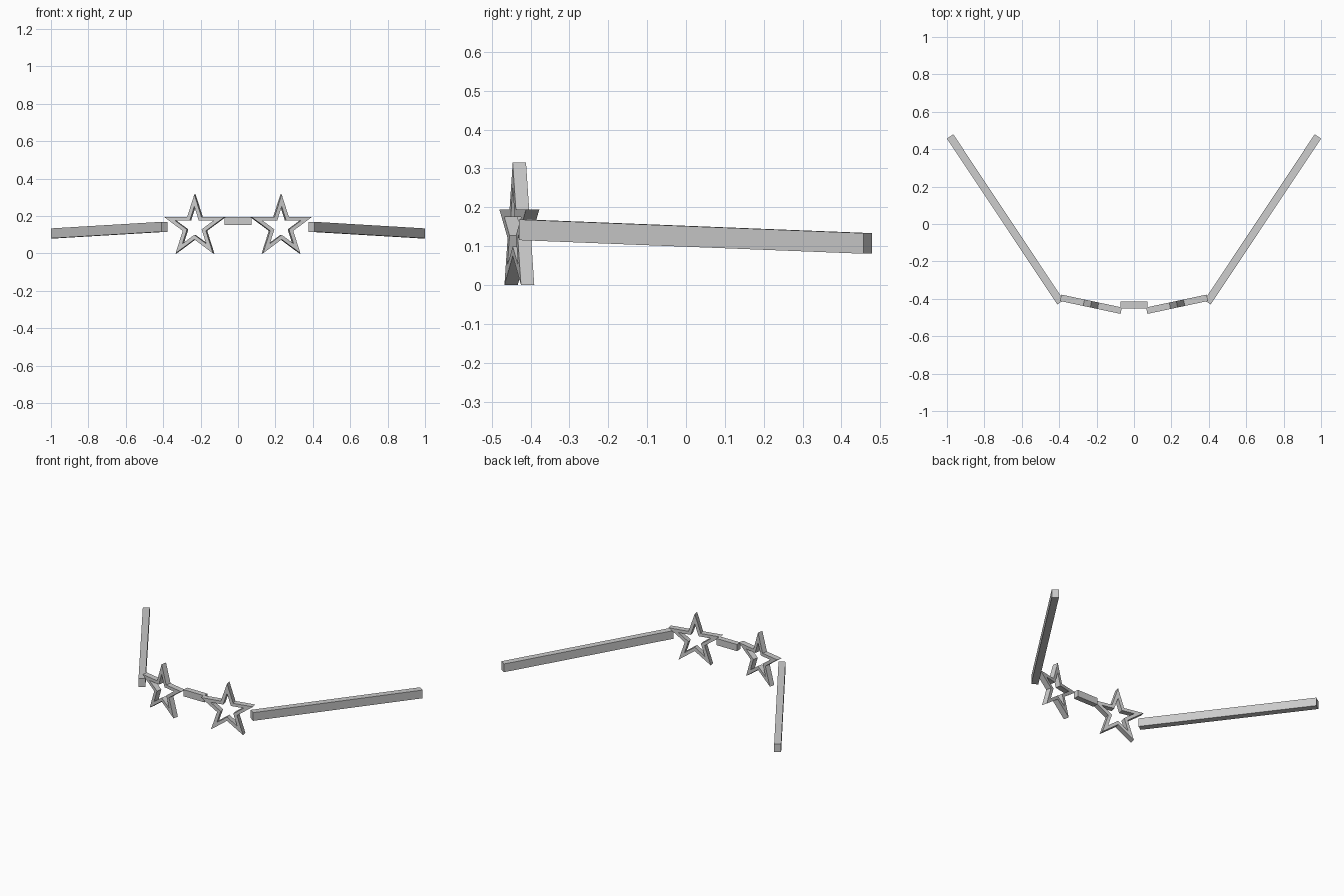
import bpy
from math import sin, cos, pi, radians
from mathutils import Vector, Matrix

if "Cube" in bpy.data.objects:
    bpy.data.objects.remove(bpy.data.objects["Cube"])


def make_object(name, verts, faces):
    mesh = bpy.data.meshes.new(name)
    mesh.from_pydata([tuple(v) for v in verts], [], faces)
    mesh.update()
    obj = bpy.data.objects.new(name, mesh)
    bpy.context.collection.objects.link(obj)
    return obj


def star_ring(radius, y):
    # ten points of a regular five-pointed star in the xz plane
    inner = radius * cos(radians(72)) / cos(radians(36))
    return [Vector(((radius if i % 2 == 0 else inner) * sin(i * pi / 5), y,
                    (radius if i % 2 == 0 else inner) * cos(i * pi / 5)))
            for i in range(10)]


def star_frame(name, side):
    # hollow star: outer and inner outlines, front and back
    r_out, r_in, half = 0.174, 0.110, 0.0175
    verts = (star_ring(r_out, -half) + star_ring(r_in, -half)
             + star_ring(r_out, half) + star_ring(r_in, half))
    faces = []
    for i in range(10):
        j = (i + 1) % 10
        faces += [(i, j, 10 + j, 10 + i),
                  (20 + j, 20 + i, 30 + i, 30 + j),
                  (j, i, 20 + i, 20 + j),
                  (10 + i, 10 + j, 30 + j, 30 + i)]
    place = (Matrix.Translation((side * 0.23, -0.429, 0.141))
             @ Matrix.Rotation(side * radians(12), 4, 'Z'))
    return make_object(name, [place @ v for v in verts], faces)


def bar(name, start, end, width, height):
    # straight bar with upright ends
    start, end = Vector(start), Vector(end)
    d = end - start
    across = Vector((d.y, -d.x, 0)).normalized() * width / 2
    up = Vector((0, 0, height / 2))
    verts = [p + across * a + up * b for p in (start, end)
             for a, b in ((-1, -1), (1, -1), (1, 1), (-1, 1))]
    faces = [(0, 1, 2, 3), (7, 6, 5, 4)]
    faces += [(i, i + 4, (i + 1) % 4 + 4, (i + 1) % 4) for i in range(4)]
    return make_object(name, verts, faces)


# star rims and temple arms on both sides
for label, s in (("left", -1), ("right", 1)):
    star_frame(label + "_star_rim", s)
    bar(label + "_temple_arm", (s * 0.393, -0.419, 0.142),
        (s * 0.983, 0.468, 0.107), 0.041, 0.053)

# nose bridge
bar("nose_bridge", (-0.073, -0.433, 0.174), (0.073, -0.433, 0.174), 0.035, 0.043)
